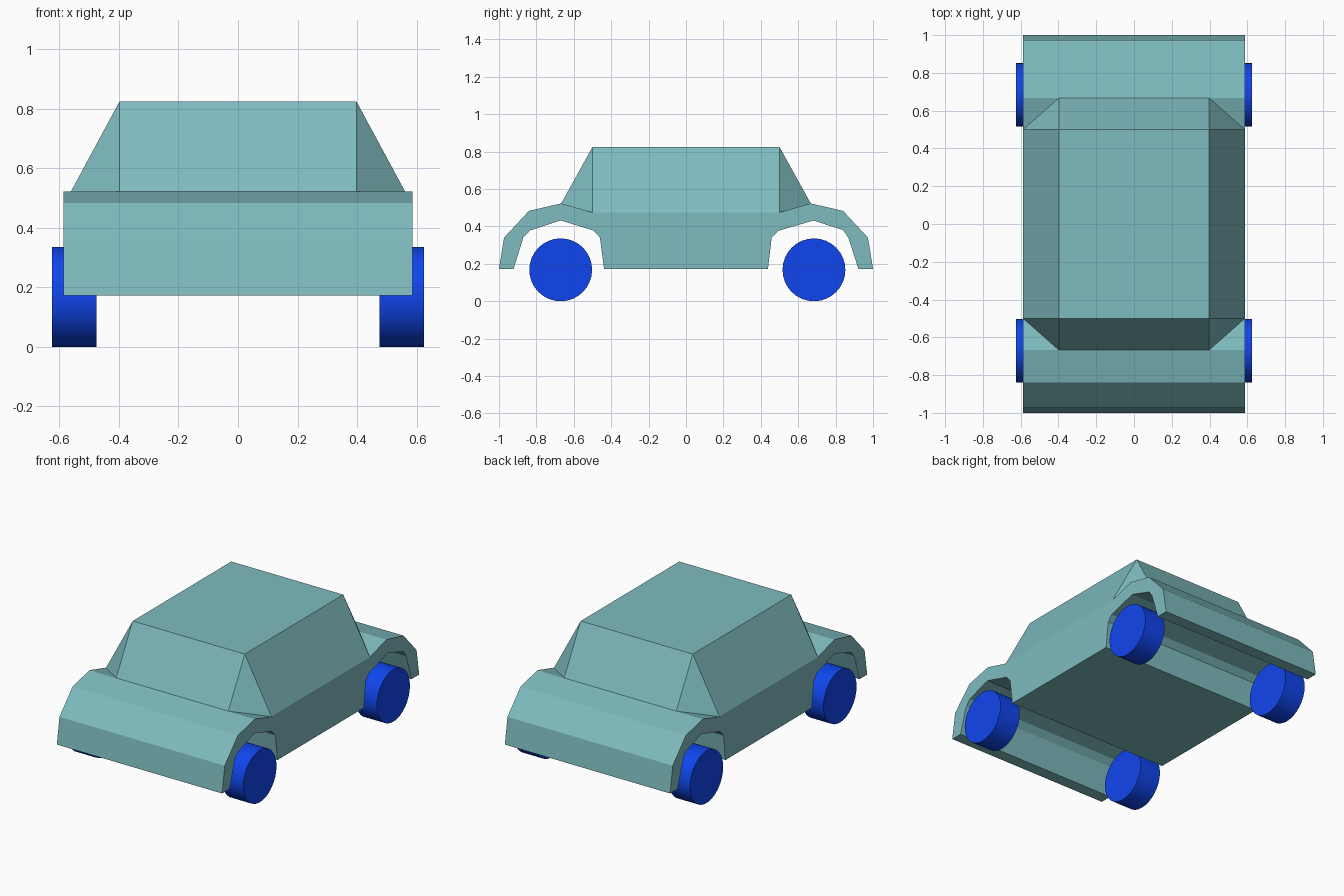
import bpy, bmesh, math

if "Cube" in bpy.data.objects:
    bpy.data.objects.remove(bpy.data.objects["Cube"])


def material(name, color):
    m = bpy.data.materials.new(name)
    m.diffuse_color = (*color, 1)
    m.use_nodes = True
    m.node_tree.nodes["Principled BSDF"].inputs["Base Color"].default_value = m.diffuse_color
    return m


paint = material("teal_paint", (0.21, 0.50, 0.52))
blue = material("wheel_blue", (0.005, 0.06, 0.85))

W, RW = 0.587, 0.398          # half widths of body and roof
HOOD_Y, HOOD_Z = 0.667, 0.523
DECK_Y, DECK_Z = 0.5, 0.475
ROOF_Z = 0.825

# Side profile (y, z): one end, from the deck around the fender to the arch
outer = [(DECK_Y, DECK_Z), (HOOD_Y, HOOD_Z), (0.84, 0.483), (0.973, 0.34), (1.0, 0.172)]
rear_arch = [(0.922, 0.172), (0.868, 0.34), (0.84, 0.38), (0.682, 0.432),
             (0.492, 0.376), (0.458, 0.34), (0.438, 0.172)]
front_arch = [(0.922, 0.172), (0.87, 0.34), (0.835, 0.378), (0.67, 0.432),
              (0.494, 0.378), (0.46, 0.34), (0.438, 0.172)]
profile = outer + rear_arch + [(-y, z) for y, z in reversed(outer + front_arch)]

# Lower body: profile swept across the width, left open under the cabin
bm = bmesh.new()
left = [bm.verts.new((-W, y, z)) for y, z in profile]
right = [bm.verts.new((W, y, z)) for y, z in profile]
bm.faces.new(left)
bm.faces.new(right)
n = len(profile)
for i in range(n):
    j = (i + 1) % n
    if {i, j} in ({0, 1}, {0, n - 1}, {n - 1, n - 2}):
        continue
    bm.faces.new((left[i], left[j], right[j], right[i]))


# Cabin: roof, sides, windscreens and the small corner pieces
def face(*points):
    bm.faces.new([bm.verts.new(p) for p in points])


def roof(sx, sy):
    return (sx * RW, sy * DECK_Y, ROOF_Z)


def deck(sx, sy):
    return (sx * W, sy * DECK_Y, DECK_Z)


def screen(sx, sy):
    return (sx * RW, sy * HOOD_Y, HOOD_Z)


face(roof(-1, -1), roof(1, -1), roof(1, 1), roof(-1, 1))
for s in (-1, 1):
    face(roof(s, -1), roof(s, 1), deck(s, 1), deck(s, -1))
    face(roof(-1, s), roof(1, s), screen(1, s), screen(-1, s))
    for t in (-1, 1):
        face(roof(s, t), deck(s, t), screen(s, t))
        face(deck(s, t), (s * W, t * HOOD_Y, HOOD_Z), screen(s, t))

bmesh.ops.remove_doubles(bm, verts=bm.verts, dist=0.0005)
# Split the hood edges at the windscreen corners so the shell is watertight
for t in (-1, 1):
    row = [v for v in bm.verts if abs(v.co.y - t * HOOD_Y) < 1e-4 and abs(v.co.z - HOOD_Z) < 1e-4]
    row.sort(key=lambda v: v.co.x)
    long_edge = next((e for e in row[0].link_edges if e.other_vert(row[0]) is row[-1]), None)
    if long_edge:
        start = row[0]
        for v in row[1:-1]:
            fac = (v.co.x - start.co.x) / (row[-1].co.x - start.co.x)
            new_edge, new_vert = bmesh.utils.edge_split(long_edge, start, fac)
            start = new_vert
            long_edge = next(e for e in start.link_edges if e.other_vert(start) is row[-1])
bmesh.ops.remove_doubles(bm, verts=bm.verts, dist=0.0005)
bmesh.ops.recalc_face_normals(bm, faces=bm.faces)
mesh = bpy.data.meshes.new("car_body")
bm.to_mesh(mesh)
bm.free()
body = bpy.data.objects.new("car_body", mesh)
bpy.context.collection.objects.link(body)
mesh.materials.append(paint)

# Wheels
R = 0.168
for end, y in (("front", -0.67), ("rear", 0.684)):
    for side, s in (("left", -1), ("right", 1)):
        bpy.ops.mesh.primitive_cylinder_add(vertices=32, radius=R, depth=0.15,
                                            location=(s * 0.55, y, R),
                                            rotation=(0, math.pi / 2, 0))
        wheel = bpy.context.object
        wheel.name = f"{end}_{side}_wheel"
        wheel.data.materials.append(blue)
        bpy.ops.object.shade_smooth_by_angle(angle=math.radians(30))
